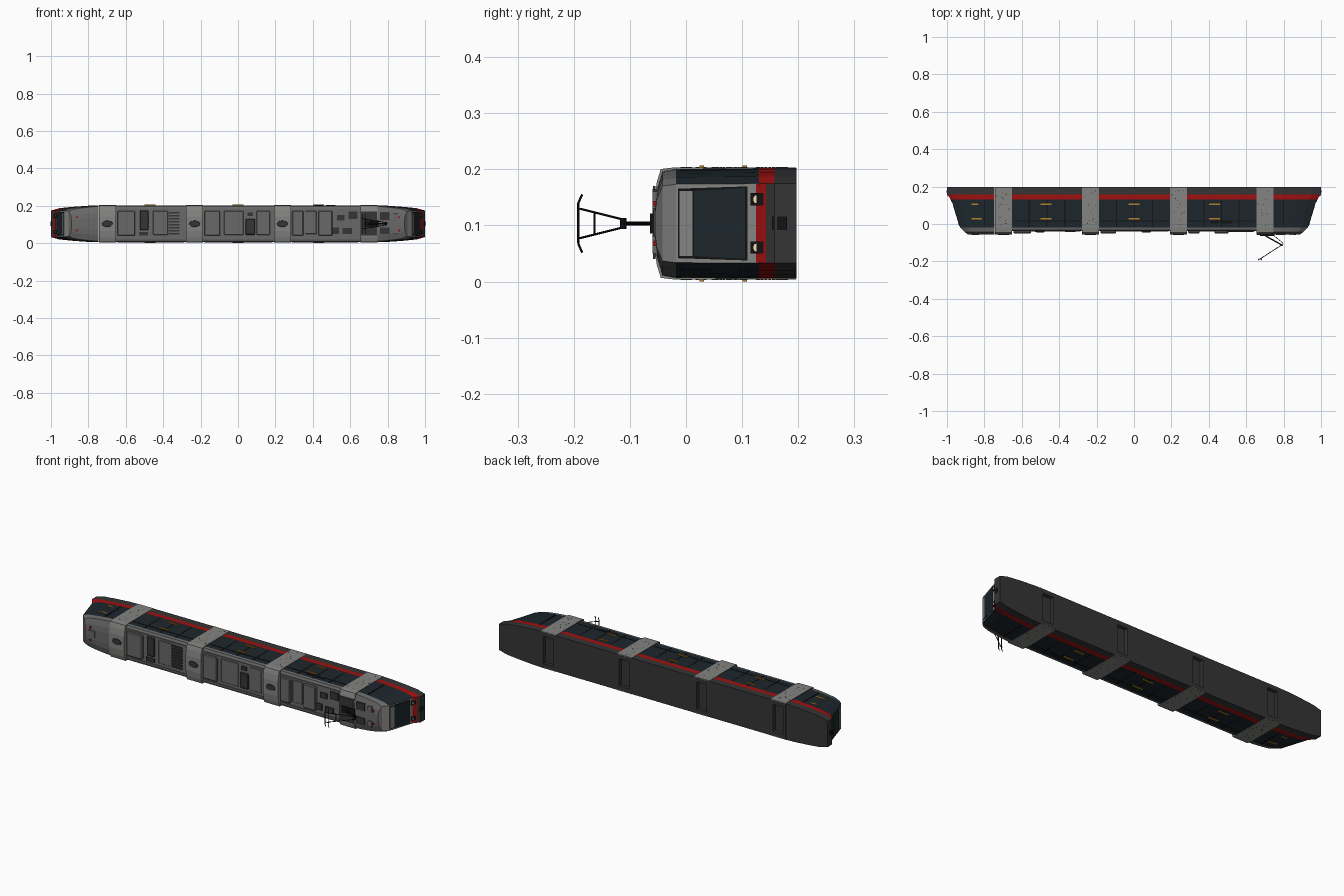
import bpy, bmesh, math, random
from mathutils import Vector

if "Cube" in bpy.data.objects:
    bpy.data.objects.remove(bpy.data.objects["Cube"])

random.seed(3)
ZC, HW = 0.1035, 0.0985      # middle of the width, half width


def mat(name, c):
    m = bpy.data.materials.new(name)
    m.diffuse_color = (*c, 1)
    m.use_nodes = True
    m.node_tree.nodes["Principled BSDF"].inputs["Base Color"].default_value = m.diffuse_color
    return m


DARK = mat("dark_grey", (0.035, 0.035, 0.035))
RED = mat("red", (0.35, 0.005, 0.005))
GLASS = mat("glass", (0.012, 0.02, 0.026))
GREY = mat("roof_grey", (0.14, 0.14, 0.14))
LIGHT = mat("light_grey", (0.23, 0.23, 0.22))
BLACK = mat("black", (0.006, 0.006, 0.006))
LAMP = mat("lamp", (0.9, 0.75, 0.5))
AMBER = mat("amber", (0.45, 0.22, 0.02))


def finish(name, bm, mats):
    bmesh.ops.recalc_face_normals(bm, faces=bm.faces[:])
    me = bpy.data.meshes.new(name)
    bm.to_mesh(me)
    bm.free()
    ob = bpy.data.objects.new(name, me)
    bpy.context.collection.objects.link(ob)
    for m in mats:
        me.materials.append(m)
    return ob


def hexa(bm, p):
    v = [bm.verts.new(q) for q in p]
    for f in ((0, 1, 2, 3), (4, 5, 6, 7), (0, 1, 5, 4), (1, 2, 6, 5), (2, 3, 7, 6), (3, 0, 4, 7)):
        bm.faces.new([v[i] for i in f])


def boxes(name, items, m):
    # each item: x0, x1, y0, y1, z0, z1
    bm = bmesh.new()
    for a, b, c, d, e, f in items:
        hexa(bm, [(a, c, e), (b, c, e), (b, d, e), (a, d, e), (a, c, f), (b, c, f), (b, d, f), (a, d, f)])
    return finish(name, bm, [m])


def both(x0, x1, y0, y1, h0, h1):
    # the same box on both long sides
    return [(x0, x1, y0, y1, ZC + h0, ZC + h1), (x0, x1, y0, y1, ZC - h1, ZC - h0)]


def tubes(name, segs, r, m, n=8):
    bm = bmesh.new()
    for a, b in segs:
        a, b = Vector(a), Vector(b)
        d = b - a
        M = d.to_track_quat('Z', 'Y').to_matrix().to_4x4()
        M.translation = (a + b) / 2
        bmesh.ops.create_cone(bm, cap_ends=True, segments=n, radius1=r, radius2=r, depth=d.length, matrix=M)
    return finish(name, bm, [m])


def loft(name, prof, mats, rings, xf, nose=None):
    # prof: (y, width fraction, material of the band above); rings: (t, width)
    bm = bmesh.new()
    n = len(prof)
    loops = []
    for t, w in rings:
        loops.append([[bm.verts.new((xf(t, y), y, ZC + s * HW * w * f)) for y, f, _ in prof] for s in (1, -1)])
    for A, B in zip(loops, loops[1:]):
        for s in (0, 1):
            for i in range(n - 1):
                bm.faces.new((A[s][i], A[s][i + 1], B[s][i + 1], B[s][i])).material_index = prof[i][2]
        bm.faces.new((A[0][0], A[1][0], B[1][0], B[0][0])).material_index = 0
        bm.faces.new((A[0][-1], A[1][-1], B[1][-1], B[0][-1])).material_index = prof[-1][2]
    for L, cols in ((loops[0], None), (loops[-1], nose)):
        for i in range(n - 1):
            f = bm.faces.new((L[0][i], L[0][i + 1], L[1][i + 1], L[1][i]))
            f.material_index = cols[i] if cols else 0
    return finish(name, bm, mats)


MATS = [DARK, RED, GLASS, GREY, LIGHT]

# middle cars
car = [(.197, 1, 0), (.158, 1, 1), (.13, 1, 2), (-.018, .985, 3), (-.032, .96, 3), (-.037, .84, 3)]
cars = [(-.655, -.275), (-.19, .195), (.28, .655)]
for k, (a, b) in enumerate(cars):
    loft(f"middle_car_{k}", car, MATS, [(0, 1), (1, 1)], lambda t, y: a + t * (b - a))
    # window posts and sill line
    w = (b - a) / 4
    posts = []
    for j in range(1, 4):
        posts += both(a + j * w - .003, a + j * w + .003, -.015, .128, .09, .0988)
    posts += both(a + .01, b - .01, .014, .018, .09, .0988)
    boxes(f"window_posts_{k}", posts, BLACK)

# tapered cabs
NOSE = [(.197, 1), (.158, 1), (.13, .975), (-.018, .93), (-.042, .905), (-.06, .885)]


def xend(y):
    for (y1, x1), (y0, x0) in zip(NOSE, NOSE[1:]):
        if y >= y0:
            return x0 + (x1 - x0) * (y - y0) / (y1 - y0)
    return .885


cab = [(.197, 1, 0), (.158, 1, 1), (.13, 1, 2), (-.018, .985, 3), (-.042, .94, 3), (-.052, .6, 3), (-.055, .3, 3)]


def nose_panel(name, s, y0, y1, h0, h1, off, m, z=ZC):
    # thin panel that follows the slope of the nose
    bm = bmesh.new()
    q = [(y0, h0, -1), (y0, h0, 1), (y1, h1, 1), (y1, h1, -1)]
    hexa(bm, [(s * (xend(y) + o), y, z + k * h) for o in (-.004, off) for y, h, k in q])
    finish(name, bm, [m])


for s, side in ((-1, "left"), (1, "right")):
    rings = [(0, 1), (.2, .985), (.55, .92), (.82, .85), (1, .72)]
    loft(f"{side}_cab", cab, MATS, rings, lambda t, y: s * (.745 + t * (xend(y) - .745)), [0, 0, 4, 4, 3, 3])
    nose_panel(f"{side}_windscreen", s, .014, .105, .058, .063, .002, GLASS)
    nose_panel(f"{side}_screen_border", s, -.014, .11, .062, .066, .001, BLACK)
    nose_panel(f"{side}_display_panel", s, -.012, .012, .058, .058, .003, LIGHT)
    nose_panel(f"{side}_nose_stripe", s, .125, .143, .07, .07, .001, RED)
    nose_panel(f"{side}_coupler_hatch", s, .153, .18, .012, .012, .003, BLACK)
    for z in (ZC - .043, ZC + .043):
        nose_panel(f"{side}_headlight_housing", s, .115, .138, .011, .011, .003, BLACK, z)
        x = xend(.126) + .004
        tubes(f"{side}_headlight", [((s * (x - .006), .126, z), (s * (x + .001), .126, z))], .007, LAMP, 14)
    # marker lights on the roof edge and cab side posts
    boxes(f"{side}_marker_lights", [(s * .86 - .005, s * .86 + .005, -.058, -.048, z - .005, z + .005)
                                    for z in (ZC - .035, ZC + .035)], RED)
    boxes(f"{side}_cab_window_post", both(s * .80 - .003, s * .80 + .003, -.01, .128, .088, .0973), BLACK)

# bellows joints between the cars
joint = [(.177, 1.015, 4), (-.02, 1.015, 4), (-.045, .985, 4), (-.052, .75, 4), (-.057, .4, 4)]
joints = [-.698, -.2325, .2375, .70]
for k, x in enumerate(joints):
    x0, x1 = x - .046, x + .046
    loft(f"bellows_{k}", joint, MATS, [(0, 1), (1, 1)], lambda t, y: x0 + t * (x1 - x0), [4] * 4)
    # rim around the floor well, then side edges down to the floor
    boxes(f"floor_well_rim_{k}", [(x0, x0 + .015, .17, .197, .008, .199), (x1 - .015, x1, .17, .197, .008, .199)]
          + both(x0, x1, .17, .197, .075, .0955), DARK)
    boxes(f"bellows_lower_edge_{k}", both(x0, x1, .17, .196, .095, .1), LIGHT)
    # speckled side pattern
    dots = []
    for j in range(18):
        dx, y = x + random.uniform(-.038, .038), random.uniform(-.01, .18)
        dots += both(dx - .002, dx + .002, y - .002, y + .002, .098, .1005)
    boxes(f"bellows_dots_{k}", dots, DARK)
    # oval cover on the roof
    if k < 3:
        bm = bmesh.new()
        bmesh.ops.create_cone(bm, cap_ends=True, segments=20, radius1=.018, radius2=.016, depth=.006)
        for v in bm.verts:
            c = v.co.copy()
            v.co = (x + c.x * 1.7, -.057 - c.z, ZC + c.y)
        finish(f"oval_roof_cover_{k}", bm, [DARK])
    else:
        boxes("pantograph_bed", [(x0 + .004, x1 - .004, -.059, -.054, .04, .17)], DARK)

# roof equipment: x0, x1, z0, z1
R = -.036


def roof(name, items, top, m, bevel=.004):
    ob = boxes(name, [(a, b, top, R + .006, c, d) for a, b, c, d in items], m)
    if bevel:
        mod = ob.modifiers.new("bevel", 'BEVEL')
        mod.width, mod.segments = bevel, 1


roof("roof_units", [(-.645, -.55, .04, .172), (-.18, -.095, .04, .172), (.29, .35, .04, .172), (.43, .505, .04, .172)],
     -.05, GREY)
roof("roof_panels", [(-.455, -.375, .045, .172), (-.075, .03, .045, .172), (.1, .17, .045, .172), (.36, .42, .05, .172)],
     -.041, GREY, .002)
roof("dark_roof_boxes", [(-.525, -.478, .07, .175), (.04, .092, .045, .13)], -.045, DARK)
roof("roof_grille", [(-.37, -.312, .046 + i * .016, .055 + i * .016) for i in range(8)], -.043, DARK, 0)
roof("small_roof_boxes", [(-.53, -.48, .04, .06), (.05, .08, .145, .165), (.5, .54, .05, .085), (.56, .61, .05, .08),
                          (.53, .57, .12, .15), (.59, .64, .13, .17)], -.044, DARK, 0)
boxes("cab_roof_boxes", [(-.87, -.83, -.06, -.05, .09, .125), (.83, .855, -.06, -.05, .05, .08),
                         (.83, .855, -.06, -.05, .13, .16)], GREY)
boxes("cab_roof_equipment", [(.76, .81, -.06, -.05, .05, .085), (.76, .81, -.06, -.05, .125, .165)], DARK)

# roof edge rails and side vents
boxes("roof_edge_rails", [r for a, b in cars for r in both(a + .01, b - .01, -.041, -.034, .074, .08)], GREY)
boxes("side_vents", both(.41, .455, .004, .016, .09, .0995) + both(.47, .52, .004, .016, .09, .0995), BLACK)

# amber side marker lights
boxes("side_markers", [r for x, w in ((-.84, .088), (-.47, .098), (0, .098), (.43, .098))
                       for y in (.028, .105) for r in both(x - .03, x + .03, y - .004, y + .004, w, w + .0052)], AMBER)

# pantograph: lower arm, upper arms, collector head
knee = (.79, -.112, ZC)
tubes("pantograph_lower_arm", [((.69, -.056, ZC), knee)], .0035, BLACK)
tubes("pantograph_rod", [((.74, -.056, ZC), (.80, -.105, ZC))], .0015, BLACK)
tubes("pantograph_knee", [((.79, -.112, ZC - .01), (.79, -.112, ZC + .01))], .006, BLACK, 10)
tubes("pantograph_upper_arms", [((.79, -.112, ZC + s * .007), (.672, -.188, ZC + s * .026)) for s in (-1, 1)]
      + [((.71, -.163, ZC - .02), (.71, -.163, ZC + .02))], .002, BLACK)
head = [((.662, -.188, ZC + s * .026), (.685, -.188, ZC + s * .026)) for s in (-1, 1)]
for x in (.664, .683):
    head.append(((x, -.192, ZC - .036), (x, -.192, ZC + .036)))
    for s in (-1, 1):
        head.append(((x, -.192, ZC + s * .036), (x, -.185, ZC + s * .052)))
tubes("pantograph_head", head, .002, BLACK)
boxes("pantograph_base", [(.675, .75, -.064, -.056, ZC - .018, ZC + .018)], BLACK)
